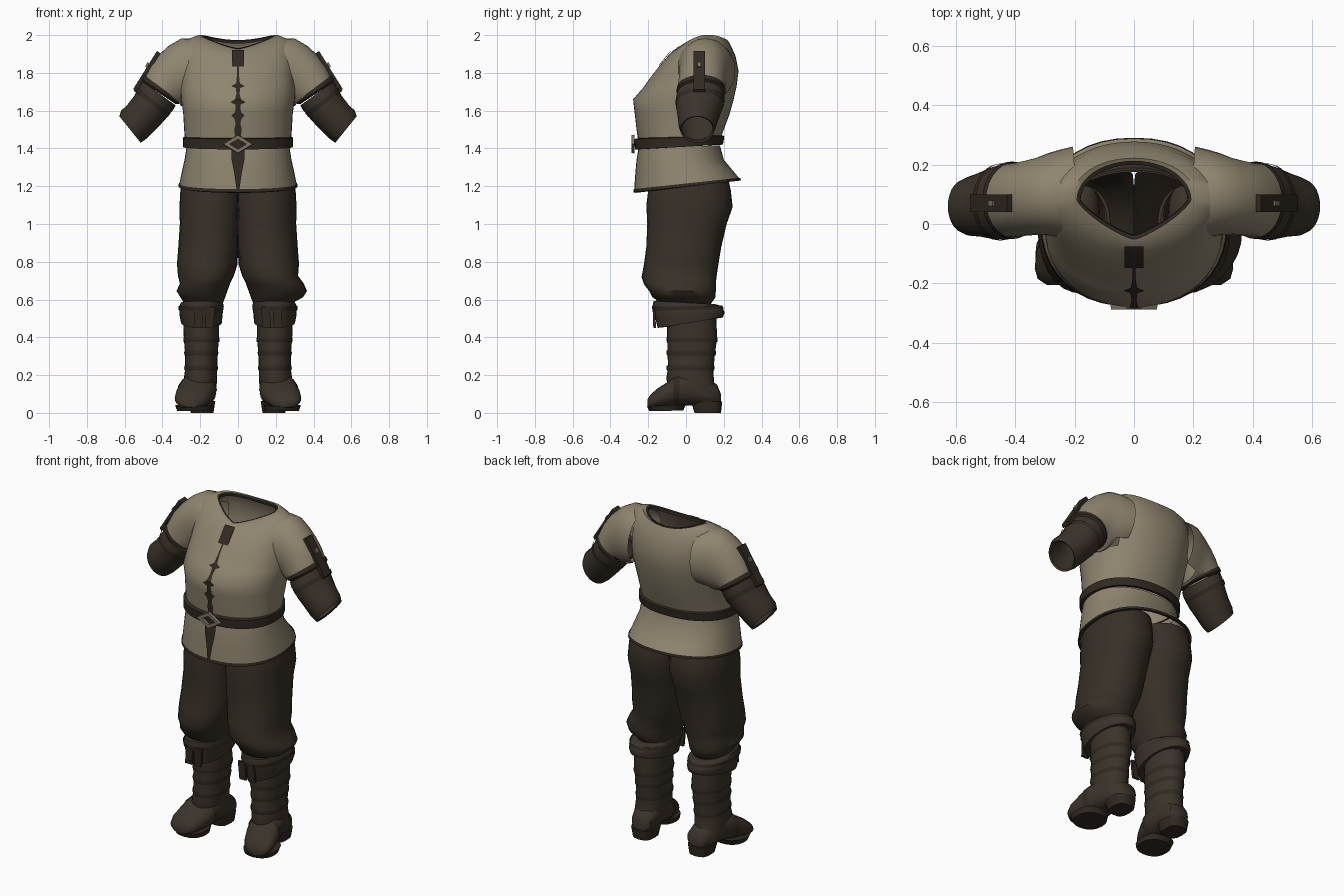
import bpy, bmesh, math
from mathutils import Vector as V


def material(name, rgb):
    m = bpy.data.materials.new(name)
    m.diffuse_color = (*rgb, 1)
    return m


TAN = material("tan cloth", (0.275, 0.235, 0.16))
TROUSER = material("dark brown cloth", (0.038, 0.029, 0.020))
LEATHER = material("brown leather", (0.043, 0.033, 0.023))
TRIM = material("dark leather", (0.030, 0.022, 0.015))
METAL = material("dull metal", (0.20, 0.18, 0.13))


def finish(name, bm, mat, angle=50):
    bmesh.ops.recalc_face_normals(bm, faces=bm.faces)
    me = bpy.data.meshes.new(name)
    bm.to_mesh(me)
    bm.free()
    me.materials.append(mat)
    ob = bpy.data.objects.new(name, me)
    bpy.context.collection.objects.link(ob)
    bpy.ops.object.select_all(action='DESELECT')
    ob.select_set(True)
    bpy.context.view_layer.objects.active = ob
    bpy.ops.object.shade_smooth_by_angle(angle=math.radians(angle))
    return ob


def loft(name, rings, mat, n=28, p=2.0, side=1, caps=False, angle=50, half=False, drop=None):
    """Skin rings of (end a, end b, half width, lift of the sides, front pinch).
    half stops the skin at x = 0; drop(centre) leaves out covered faces."""
    bm = bmesh.new()
    rows = []
    for a, b, h, lift, pinch in rings:
        a, b, h = V(a), V(b), V(h)
        row = []
        for i in range(n):
            t = 2 * math.pi * i / n
            c, s = math.cos(t), math.sin(t)
            e = pinch if pinch and s < 0 else p
            c2 = math.copysign(abs(c) ** (2 / e), c)
            s2 = math.copysign(abs(s) ** (2 / e), s)
            q = (a + b) / 2 + (b - a) / 2 * s2 + h * c2 + V((0, 0, lift * c * c))
            row.append(bm.verts.new((max(q.x, 0) if half else q.x, q.y, q.z)))
        rows.append(row)
    for r0, r1 in zip(rows, rows[1:]):
        for i in range(n):
            j = (i + 1) % n
            quad = (r0[i], r0[j], r1[j], r1[i])
            mid = sum((v.co for v in quad), V()) / 4
            if not (half and mid.x < 1e-5) and not (drop and drop(mid)):
                bm.faces.new(quad)
    if caps:
        bm.faces.new(rows[0])
        bm.faces.new(rows[-1])
    bmesh.ops.delete(bm, geom=[v for v in bm.verts if not v.link_faces], context='VERTS')
    for v in bm.verts:
        v.co.x *= side
    return finish(name, bm, mat, angle)


def body(y0, z0, y1, z1, rx, lift=0, pinch=0):   # ring centred on x = 0
    return (0, y0, z0), (0, y1, z1), (rx, 0, 0), lift, pinch


def leg(x0, x1, y0, z0, y1, z1):           # ring around a leg
    return ((x0 + x1) / 2, y0, z0), ((x0 + x1) / 2, y1, z1), ((x1 - x0) / 2, 0, 0), 0, 0


def arm(tx, tz, bx, bz, y, hy):            # ring around an arm
    return (tx, y, tz), (bx, y, bz), (0, hy, 0), 0, 0


def foot(y, x0, x1, z0, z1):               # upright ring across a foot
    return ((x0 + x1) / 2, y, z0), ((x0 + x1) / 2, y, z1), ((x1 - x0) / 2, 0, 0), 0, 0


def slab(name, a, b, width, depth, mat, side=1):
    """Flat bar from a to b."""
    a, b, w, d = V(a), V(b), V(width) / 2, V(depth) / 2
    bm = bmesh.new()
    vs = []
    for e in (a, b):
        for i, j in ((-1, -1), (1, -1), (1, 1), (-1, 1)):
            q = e + w * i + d * j
            vs.append(bm.verts.new((q.x * side, q.y, q.z)))
    for f in ((0, 1, 2, 3), (4, 5, 6, 7), (0, 1, 5, 4), (1, 2, 6, 5), (2, 3, 7, 6), (3, 0, 4, 7)):
        bm.faces.new([vs[k] for k in f])
    return finish(name, bm, mat, 30)


def armhole(c):            # body faces covered by the sleeve
    return abs(c.x) > .2 and ((c.z - 1.805) / .15) ** 2 + ((c.y - .1) / .11) ** 2 < 1


def sleeve_root(c):        # sleeve faces buried in the body
    return c.x < .27 and c.z < 1.9 and abs(c.y - .1) < .1


# Tunic: upper shell with a neck that narrows to a point in front
torso = [body(-.25, 1.42, .175, 1.425, .28), body(-.262, 1.5, .20, 1.5, .285),
         body(-.272, 1.59, .23, 1.58, .29), body(-.28, 1.66, .25, 1.65, .30),
         body(-.228, 1.72, .268, 1.73, .305), body(-.185, 1.78, .278, 1.81, .30, .01),
         body(-.138, 1.84, .262, 1.89, .295, .035, 2), body(-.095, 1.89, .24, 1.94, .27, .06, 1.8),
         body(-.065, 1.92, .222, 1.972, .21, .052, 1.45), body(-.045, 1.925, .208, 1.965, .188, .046, 1.25)]
loft("tunic_upper", torso, TAN, n=48, p=2.1, drop=armhole)
loft("neck_trim", [body(-.052, 1.931, .213, 1.974, .194, .044, 1.28), body(-.04, 1.927, .2, 1.968, .181, .044, 1.25),
                   body(-.036, 1.912, .2, 1.955, .18, .044, 1.25)], TRIM, n=48)

# Tunic skirt and its hem
loft("tunic_skirt", [body(-.25, 1.41, .18, 1.415, .272), body(-.262, 1.34, .20, 1.34, .283),
                     body(-.268, 1.27, .25, 1.28, .298), body(-.275, 1.175, .288, 1.235, .312)],
     TAN, n=40, p=2.25)
loft("skirt_hem", [body(-.276, 1.185, .287, 1.245, .313), body(-.279, 1.168, .291, 1.23, .316),
                   body(-.265, 1.165, .275, 1.23, .30)], TRIM, n=40, p=2.25)

# Belt with a diamond buckle
loft("belt", [body(-.25, 1.395, .18, 1.42, .275), body(-.270, 1.395, .196, 1.42, .291),
              body(-.275, 1.45, .203, 1.466, .291), body(-.25, 1.455, .18, 1.472, .275)],
     TRIM, n=40, p=2.2)


def diamond(y, w, h):
    return (0, y, 1.423 - h), (0, y, 1.423 + h), (w, 0, 0), 0, 0


loft("belt_buckle", [diamond(-.272, .08, .05), diamond(-.288, .077, .047), diamond(-.288, .045, .026),
                     diamond(-.272, .045, .026)], METAL, n=4, angle=20)


# Laced opening: a narrow strip that follows the front
def strip(name, rows, mat):
    bm = bmesh.new()
    prev = None
    for z, y, w in rows:
        cur = [bm.verts.new((x, y, z)) for x in (-w, w)]
        if prev:
            bm.faces.new((prev[0], prev[1], cur[1], cur[0]))
        prev = cur
    finish(name, bm, mat, 30)


front = [(r[0][2], r[0][1]) for r in torso]


def front_y(z):
    for (z0, y0), (z1, y1) in zip(front, front[1:]):
        if z0 <= z <= z1:
            return y0 + (y1 - y0) * (z - z0) / (z1 - z0) - .005
    return front[0][1] - .005


laces = [(1.45, .014), (1.5, .02), (1.53, .012), (1.56, .02), (1.575, .036), (1.59, .016), (1.63, .012),
         (1.645, .04), (1.66, .016), (1.69, .008), (1.72, .012), (1.73, .036), (1.745, .01), (1.79, .005),
         (1.85, .005)]
strip("front_lacing", [(z, front_y(z), w) for z, w in laces], TRIM)
strip("skirt_opening", [(1.4, -.262, .036), (1.34, -.27, .034), (1.27, -.275, .02), (1.18, -.283, .007)], TRIM)
slab("collar_tab", (0, -.142, 1.84), (0, -.082, 1.915), (.065, 0, 0), (0, .012, .01), TRIM)

for side, tag in ((1, "left"), (-1, "right")):
    # Short sleeve running smoothly out of the shoulder
    loft(tag + "_sleeve", [arm(.2, 1.975, .215, 1.65, .103, .158), arm(.25, 1.983, .25, 1.64, .102, .149),
                           arm(.30, 1.982, .285, 1.632, .1, .138), arm(.365, 1.945, .295, 1.625, .093, .13),
                           arm(.42, 1.895, .30, 1.624, .088, .127), arm(.465, 1.84, .305, 1.63, .083, .125),
                           arm(.5, 1.77, .315, 1.645, .08, .125)], TAN, p=2.1, side=side, drop=sleeve_root)
    loft(tag + "_sleeve_trim", [arm(.499, 1.79, .306, 1.648, .08, .128), arm(.512, 1.768, .312, 1.636, .08, .131),
                                arm(.505, 1.75, .33, 1.635, .08, .12)], TRIM, side=side)
    # Forearm cuff, folded inward at the open end
    loft(tag + "_cuff", [arm(.508, 1.755, .33, 1.628, .078, .124), arm(.522, 1.73, .343, 1.605, .075, .128),
                         arm(.548, 1.68, .39, 1.548, .07, .122), arm(.585, 1.632, .44, 1.495, .065, .108),
                         arm(.618, 1.60, .48, 1.455, .06, .1), arm(.628, 1.57, .515, 1.43, .06, .09),
                         arm(.615, 1.567, .518, 1.445, .06, .08)], LEATHER, side=side)
    loft(tag + "_cuff_band", [arm(.533, 1.722, .356, 1.586, .075, .13), arm(.545, 1.70, .372, 1.567, .073, .128)],
         TRIM, side=side)
    # Shoulder strap with a loop and stud
    slab(tag + "_shoulder_strap", (.42, .07, 1.91), (.545, .07, 1.71), (0, .06, 0), (.018, 0, .012), TRIM, side)
    slab(tag + "_strap_loop", (.475, .07, 1.745), (.55, .07, 1.705), (0, .06, 0), (.008, 0, .014), TRIM, side)
    slab(tag + "_strap_stud", (.472, .07, 1.852), (.486, .07, 1.83), (0, .02, 0), (.012, 0, .009), METAL, side)

    # Baggy trouser leg, bunched a little wider on one knee
    k = .02 * side
    loft(tag + "_trouser_leg",
         [leg(-.03, .29, -.195, 1.235, .222, 1.245), leg(-.03, .305, -.2, 1.18, .237, 1.18),
          leg(-.03, .31, -.21, 1.1, .247, 1.09), leg(-.022, .308, -.205, 1.0, .215, 1.0),
          leg(-.012, .316, -.21, .88, .187, .88), leg(.002, .323, -.222, .79, .172, .79),
          leg(.022, .318, -.235, .72, .163, .73), leg(.042, .328 + k, -.222, .68, .158, .69),
          leg(.056, .345 + k, -.195, .645, .158, .645), leg(.068, .325 + k, -.18, .615, .155, .61),
          leg(.08, .285, -.14, .585, .13, .575)], TROUSER, p=2.2, side=side, half=True)
    # Folded boot top, sloping toward the back
    loft(tag + "_boot_fold",
         [leg(.09, .29, -.15, .595, .135, .575), leg(.08, .302, -.172, .592, .16, .575),
          leg(.075, .312, -.178, .56, .19, .565), leg(.082, .31, -.165, .51, .205, .53),
          leg(.085, .302, -.15, .45, .195, .505), leg(.1, .285, -.105, .455, .165, .505)],
         LEATHER, p=2.1, side=side)
    loft(tag + "_fold_strap", [leg(.077, .316, -.181, .562, .193, .568), leg(.077, .314, -.177, .54, .2, .55)],
         TRIM, p=2.1, side=side)
    for i, x in enumerate((.145, .205)):
        slab(f"{tag}_fold_tab_{i + 1}", (x, -.17, .56), (x + .008, -.166, .45), (.045, 0, 0), (0, .014, 0),
             TRIM, side)
    # Boot shaft with straps
    loft(tag + "_boot_shaft",
         [leg(.1, .29, -.1, .46, .16, .505), leg(.1, .287, -.1, .4, .165, .4), leg(.108, .28, -.098, .32, .152, .3),
          leg(.11, .28, -.095, .24, .145, .22), leg(.112, .29, -.105, .18, .15, .14),
          leg(.12, .28, -.09, .13, .18, .07)], LEATHER, p=2.1, side=side)
    for i, (z, x0, x1, y1) in enumerate(((.4, .099, .288, .166), (.33, .106, .283, .157), (.25, .108, .283, .149))):
        loft(f"{tag}_boot_strap_{i + 1}",
             [leg(x0, x1, -.102, z, y1, z), leg(x0 - .002, x1 + .002, -.104, z - .012, y1 + .002, z - .01),
              leg(x0, x1, -.101, z - .026, y1, z - .026)], TRIM, p=2.1, side=side)
    # Rounded foot turned slightly outward
    loft(tag + "_boot_foot",
         [foot(.185, .155, .225, .045, .1), foot(.165, .125, .25, .04, .15), foot(.1, .12, .275, .035, .19),
          foot(.02, .113, .295, .04, .22), foot(-.05, .115, .315, .035, .2), foot(-.1, .128, .33, .03, .162),
          foot(-.15, .15, .335, .025, .13), foot(-.185, .175, .325, .022, .1), foot(-.205, .21, .295, .03, .07)],
         LEATHER, n=20, p=2.3, side=side, caps=True)
    loft(tag + "_instep_strap", [foot(-.035, .112, .311, .035, .209), foot(-.065, .114, .322, .03, .193)],
         TRIM, n=20, p=2.3, side=side)
    # Sole and heel
    loft(tag + "_sole", [leg(.14, .322, -.195, .01, -.015, .012), leg(.137, .333, -.207, .035, 0, .045)],
         TRIM, n=20, p=2.3, side=side, caps=True)
    loft(tag + "_heel", [leg(.13, .25, .045, 0, .185, 0), leg(.12, .262, .025, .065, .192, .06)],
         TRIM, n=16, p=3, side=side, caps=True)
